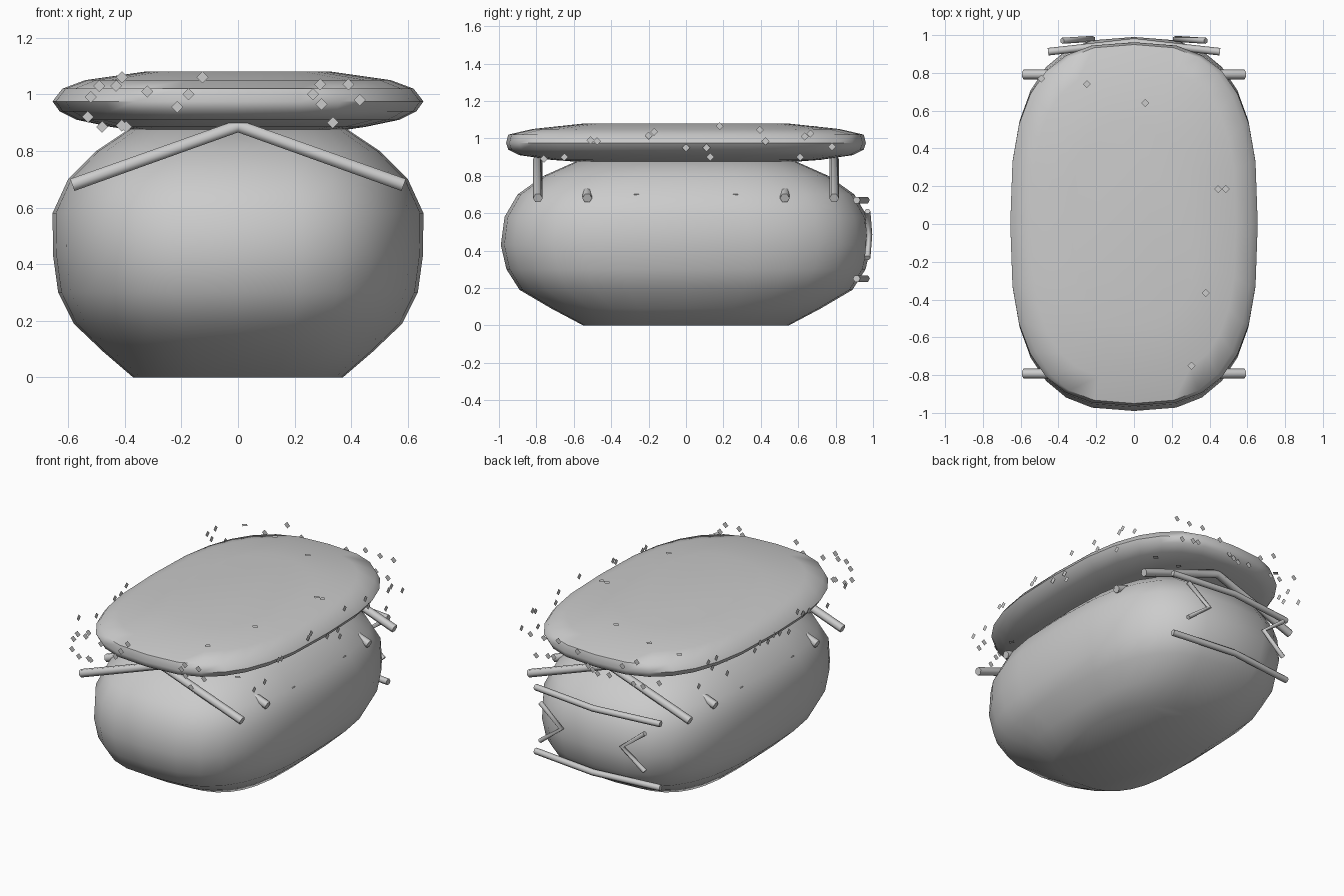
import bpy, bmesh, math, random
from mathutils import Vector

if "Cube" in bpy.data.objects:
    bpy.data.objects.remove(bpy.data.objects["Cube"])

random.seed(4)


def add_object(name, bm):
    mesh = bpy.data.meshes.new(name)
    bm.to_mesh(mesh)
    bm.free()
    obj = bpy.data.objects.new(name, mesh)
    bpy.context.collection.objects.link(obj)
    return obj


def loft(name, levels, n=2.8, sides=28):
    """Stack superellipse rings given as (z, half width, half length)."""
    bm = bmesh.new()
    rings = []
    for z, rx, ry in levels:
        ring = []
        for i in range(sides):
            a = 2 * math.pi * i / sides
            c, s = math.cos(a), math.sin(a)
            x = math.copysign(abs(c) ** (2 / n), c) * rx
            y = math.copysign(abs(s) ** (2 / n), s) * ry
            ring.append(bm.verts.new((x, y, z)))
        rings.append(ring)
    for low, high in zip(rings, rings[1:]):
        for i in range(sides):
            j = (i + 1) % sides
            bm.faces.new((low[i], low[j], high[j], high[i]))
    bm.faces.new(rings[0][::-1])
    bm.faces.new(rings[-1])
    obj = add_object(name, bm)
    bpy.context.view_layer.objects.active = obj
    obj.select_set(True)
    bpy.ops.object.shade_smooth_by_angle(angle=math.radians(50))
    obj.select_set(False)
    return obj


def tube(name, points, radius):
    curve = bpy.data.curves.new(name, 'CURVE')
    curve.dimensions = '3D'
    curve.bevel_depth = radius
    curve.bevel_resolution = 1
    curve.use_fill_caps = True
    spline = curve.splines.new('POLY')
    spline.points.add(len(points) - 1)
    for p, co in zip(spline.points, points):
        p.co = (*co, 1)
    obj = bpy.data.objects.new(name, curve)
    bpy.context.collection.objects.link(obj)


# Rounded body
loft("body", [(0, .37, .55), (.09, .475, .72), (.19, .58, .89), (.30, .635, .96),
              (.43, .653, .99), (.58, .655, .97), (.70, .60, .90),
              (.80, .50, .76), (.88, .38, .58)])

# Flattened lid
loft("lid", [(.873, .37, .56), (.885, .45, .72), (.91, .57, .89), (.94, .63, .95),
             (.975, .655, .962), (1.02, .62, .95), (1.05, .54, .82), (1.08, .33, .54)])

# Bent straps across the body
for i in range(-3, 4):
    y = i * 0.264
    tube("strap", [(-.585, y, .68), (0, y, .888), (.585, y, .68)], .026)

# Bent bars on the back
for z in (.67, .25):
    tube("back_bar", [(-.455, .912, z), (0, .963, z), (.455, .912, z)], .02)

# Chevrons on the back
for s in (-1, 1):
    tube("back_chevron", [(s * .38, .97, .61), (s * .22, .98, .485), (s * .38, .97, .36)], .016)

# Flat diamond flakes around the lid
FRONT = [(-.41, 1.06), (-.49, 1.03), (-.43, 1.03), (-.52, .99), (-.53, .92), (-.48, .885),
         (-.41, .89), (-.395, .885), (-.32, 1.01), (-.215, .955), (-.175, 1.0), (-.125, 1.06),
         (.29, 1.035), (.265, 1.0), (.295, .965), (.39, 1.035), (.43, .98), (.335, .90)]
RIGHT = [(-.51, .99), (-.475, .985), (-.2, 1.015), (-.17, 1.035), (0, .95), (.11, .95),
         (.13, .9), (.18, 1.065), (.395, 1.045), (.425, .985), (.635, 1.01), (.665, 1.025),
         (.78, .955), (.61, .9), (-.65, .9), (-.76, .89)]
TOP = [(-.49, .77), (-.25, .74), (.06, .64), (.445, .185), (.485, .185), (.38, -.365), (.305, -.75)]


def scatter(count, a, lo, hi):
    return [(random.uniform(-a, a), random.uniform(lo, hi)) for _ in range(count)]


def flakes(bm, spots, place, u, v, r=.021):
    u, v = Vector(u) * r, Vector(v) * r
    for a, b in spots:
        c = Vector(place(a, b))
        bm.faces.new([bm.verts.new(c + d) for d in (u, v, -u, -v)])


X, Y, Z = (1, 0, 0), (0, 1, 0), (0, 0, 1)
bm = bmesh.new()
flakes(bm, FRONT, lambda a, b: (a, -.967, b), X, Z)
flakes(bm, scatter(16, .55, .89, 1.07), lambda a, b: (a, .96, b), Z, X)
flakes(bm, RIGHT, lambda a, b: (.65, a, b), Y, Z)
flakes(bm, scatter(16, .8, .89, 1.07), lambda a, b: (-.65, a, b), Z, Y)
flakes(bm, TOP, lambda a, b: (a, b, 1.083), X, Y)
flakes(bm, scatter(8, .55, -.8, .8), lambda a, b: (a, b, .872), Y, X)
add_object("flakes", bm)
